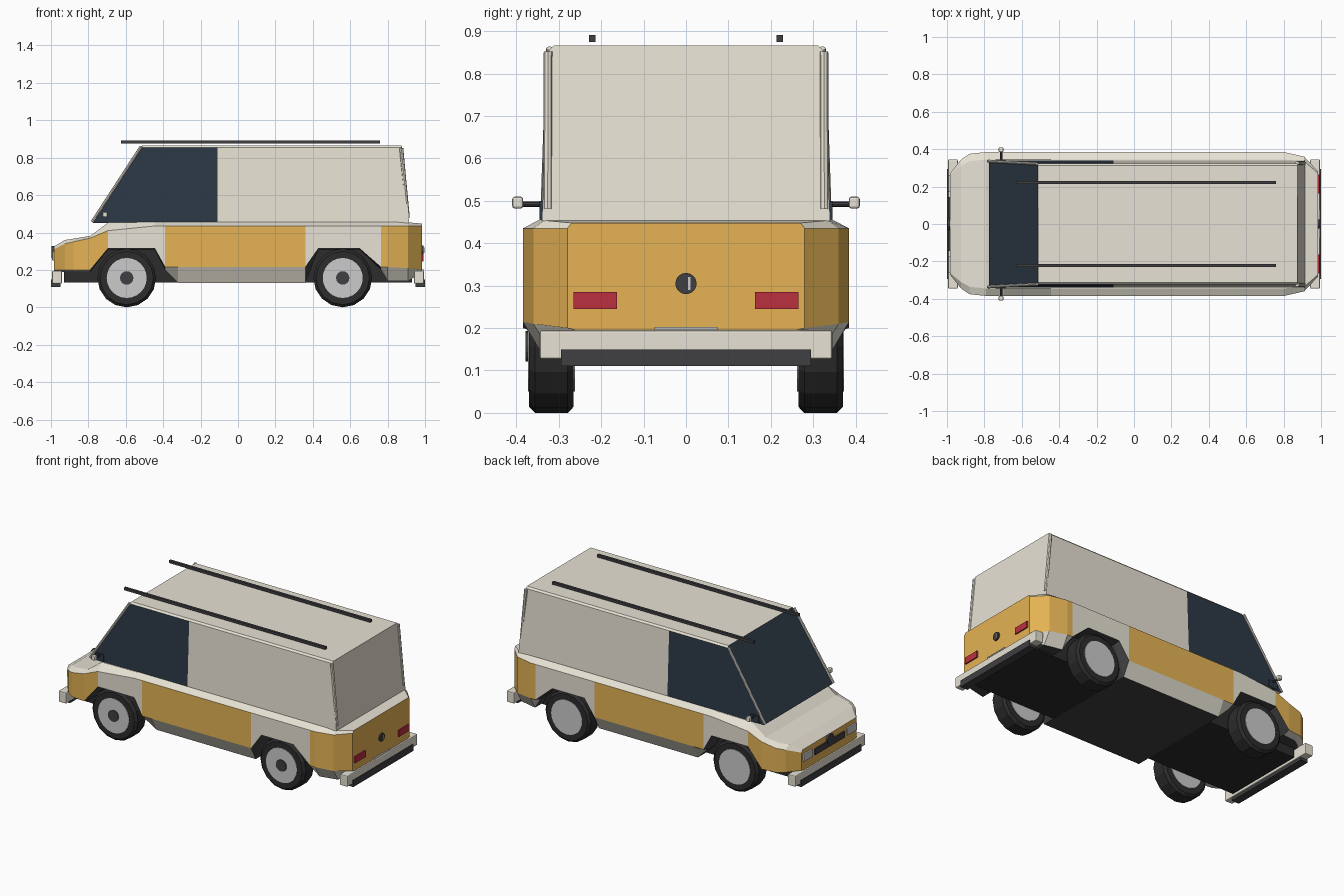
import bpy, bmesh, math
from mathutils import Vector

if "Cube" in bpy.data.objects:
    bpy.data.objects.remove(bpy.data.objects["Cube"])


def mat(name, r, g, b):
    m = bpy.data.materials.new(name)
    m.diffuse_color = (r, g, b, 1)
    m.use_nodes = True
    m.node_tree.nodes["Principled BSDF"].inputs["Base Color"].default_value = m.diffuse_color
    return m


CREAM = mat("cream", .80, .76, .66)
YELLOW = mat("yellow", .78, .45, .09)
GLASS = mat("glass", .025, .04, .06)
DARK = mat("dark", .05, .05, .055)
RUBBER = mat("rubber", .025, .025, .027)
STEEL = mat("steel", .62, .62, .65)
RED = mat("red", .5, .03, .05)


def finish(name, bm, *mats):
    bmesh.ops.recalc_face_normals(bm, faces=bm.faces)
    me = bpy.data.meshes.new(name)
    bm.to_mesh(me)
    bm.free()
    for m in mats:
        me.materials.append(m)
    ob = bpy.data.objects.new(name, me)
    bpy.context.collection.objects.link(ob)
    return ob


def box(name, x, y, z, m, bevel=0):
    """Box from (min, max) ranges."""
    bm = bmesh.new()
    bmesh.ops.create_cube(bm, size=1)
    for v in bm.verts:
        v.co = [(r[0] + r[1]) / 2 + c * (r[1] - r[0]) for r, c in zip((x, y, z), v.co)]
    if bevel:
        bmesh.ops.bevel(bm, geom=bm.edges[:], offset=bevel, segments=2, affect='EDGES', profile=.5)
    return finish(name, bm, m)


def cyl(name, a, b, r, m, sides=16, bevel=0):
    """Cylinder between two points."""
    a, b = Vector(a), Vector(b)
    bm = bmesh.new()
    bmesh.ops.create_cone(bm, cap_ends=True, segments=sides, radius1=r, radius2=r, depth=(b - a).length)
    if bevel:
        rims = [e for e in bm.edges if abs(e.verts[0].co.z - e.verts[1].co.z) < 1e-5]
        bmesh.ops.bevel(bm, geom=rims, offset=bevel, segments=1, affect='EDGES', profile=.5)
    rot = (b - a).to_track_quat('Z', 'Y')
    for v in bm.verts:
        v.co = rot @ v.co + (a + b) / 2
    return finish(name, bm, m)


# Lower body lofted along x: x, half width, bottom z, lower side z, upper side z, top half width, top z
stations = [
    (-.985, .27, .19, .20, .31, .26, .325),
    (-.925, .345, .19, .20, .34, .31, .36),
    (-.88, .375, .19, .20, .35, .335, .367),
    (-.79, .385, .19, .20, .37, .345, .382),
    (-.695, .385, .31, .315, .41, .345, .453),
    (-.445, .385, .31, .315, .435, .345, .456),
    (-.39, .385, .20, .215, .435, .345, .456),
    (-.32, .385, .13, .215, .435, .345, .456),
    (.36, .385, .13, .215, .435, .345, .456),
    (.43, .385, .31, .315, .435, .345, .456),
    (.65, .385, .31, .315, .435, .345, .456),
    (.765, .385, .20, .215, .435, .345, .456),
    (.80, .385, .14, .215, .435, .345, .456),
    (.91, .36, .14, .21, .435, .335, .454),
    (.985, .28, .19, .20, .435, .27, .448),
]
bm = bmesh.new()
rings = []
for x, w, zb, zl, zs, wt, zt in stations:
    half = [(w - .045, zb), (w, zl), (w, zs), (wt, zt)]
    ring = half + [(-y, z) for y, z in reversed(half)]
    rings.append([bm.verts.new((x, y, z)) for y, z in ring])
for k, (a, b) in enumerate(zip(rings, rings[1:])):
    xm = (stations[k][0] + stations[k + 1][0]) / 2
    panel = xm < -.695 or -.39 < xm < .36 or xm > .765
    arch = -.79 < xm < -.39 or .36 < xm < .765
    for i in range(8):
        j = (i + 1) % 8
        f = bm.faces.new((a[i], a[j], b[j], b[i]))
        if i in (1, 5):
            f.material_index = 1 if panel else 0
        elif i == 7 or (arch and i in (0, 6)):
            f.material_index = 2
for ring in (rings[0], rings[-1]):
    bm.faces.new(ring).material_index = 1
finish("lower_body", bm, CREAM, YELLOW, DARK)
box("underbody", (-.93, .93), (-.262, .262), (.132, .33), RUBBER)

# Upper cabin: front section is glass, rear section painted
bm = bmesh.new()
rings = []
for xb, xt in ((-.775, -.512), (-.11, -.11), (.915, .875)):
    pts = [(xb, -.34, .452), (xt, -.323, .855), (xt, -.313, .866),
           (xt, .313, .866), (xt, .323, .855), (xb, .34, .452)]
    rings.append([bm.verts.new(p) for p in pts])
for k in range(2):
    a, b = rings[k], rings[k + 1]
    for i in range(6):
        j = (i + 1) % 6
        f = bm.faces.new((a[i], a[j], b[j], b[i]))
        f.material_index = 1 if k == 0 and i in (0, 4) else 0
bm.faces.new(rings[0]).material_index = 1
bm.faces.new(rings[2])
finish("cabin", bm, CREAM, GLASS)

# Parts repeated on both sides
for s, side in ((-1, "right"), (1, "left")):
    def yr(a, b):
        return tuple(sorted((s * a, s * b)))
    cyl(f"{side}_windscreen_pillar", (-.78, s * .336, .457), (-.518, s * .322, .86), .008, CREAM, 8)
    cyl(f"{side}_rear_pillar", (.908, s * .326, .48), (.873, s * .325, .852), .0105, CREAM, 8)
    box(f"{side}_roof_rail", (-.625, .76), yr(.213, .229), (.875, .891), DARK)
    box(f"{side}_mirror_base", (-.74, -.685), yr(.325, .345), (.455, .50), GLASS)
    cyl(f"{side}_mirror_arm", (-.71, s * .335, .492), (-.71, s * .39, .492), .006, DARK, 8)
    box(f"{side}_mirror", (-.724, -.698), yr(.384, .41), (.482, .51), CREAM, .006)
    box(f"{side}_headlight", (-.994, -.96), yr(.17, .262), (.25, .298), STEEL, .004)
    box(f"{side}_tail_light", (.97, .993), yr(.163, .265), (.245, .285), RED)
    for x, end in ((-.595, "front"), (.56, "rear")):
        n = f"{side}_{end}"
        y0, y1 = yr(.265, .37)
        cyl(n + "_tyre", (x, y0, .157), (x, y1, .157), .157, RUBBER, 16, .014)
        cyl(n + "_rim", (x, y0 - .003, .157), (x, y1 + .003, .157), .107, STEEL, 24)
        cyl(n + "_hub", (x, y0 - .008, .157), (x, y0 + .02, .157), .036, DARK, 16)

# Bumpers with dark rubbing strips
for s, end in ((-1, "front"), (1, "rear")):
    def xr(a, b):
        return tuple(sorted((s * a, s * b)))
    box(end + "_bumper", xr(.942, .994), (-.345, .345), (.127, .195), CREAM, .005)
    box(end + "_bumper_strip", xr(.95, 1.0), (-.295, .295), (.11, .15), DARK)

# Front grille and round badge, rear latch and plate lamp
box("grille", (-.993, -.96), (-.145, .145), (.25, .288), DARK)
cyl("front_disc", (-.97, 0, .295), (-.997, 0, .295), .032, DARK, 20)
cyl("rear_latch", (.97, 0, .305), (.993, 0, .305), .025, DARK, 20)
box("latch_handle", (.98, .996), (.005, .011), (.29, .32), STEEL)
box("plate_lamp", (.97, .994), (-.074, .074), (.195, .202), STEEL)
